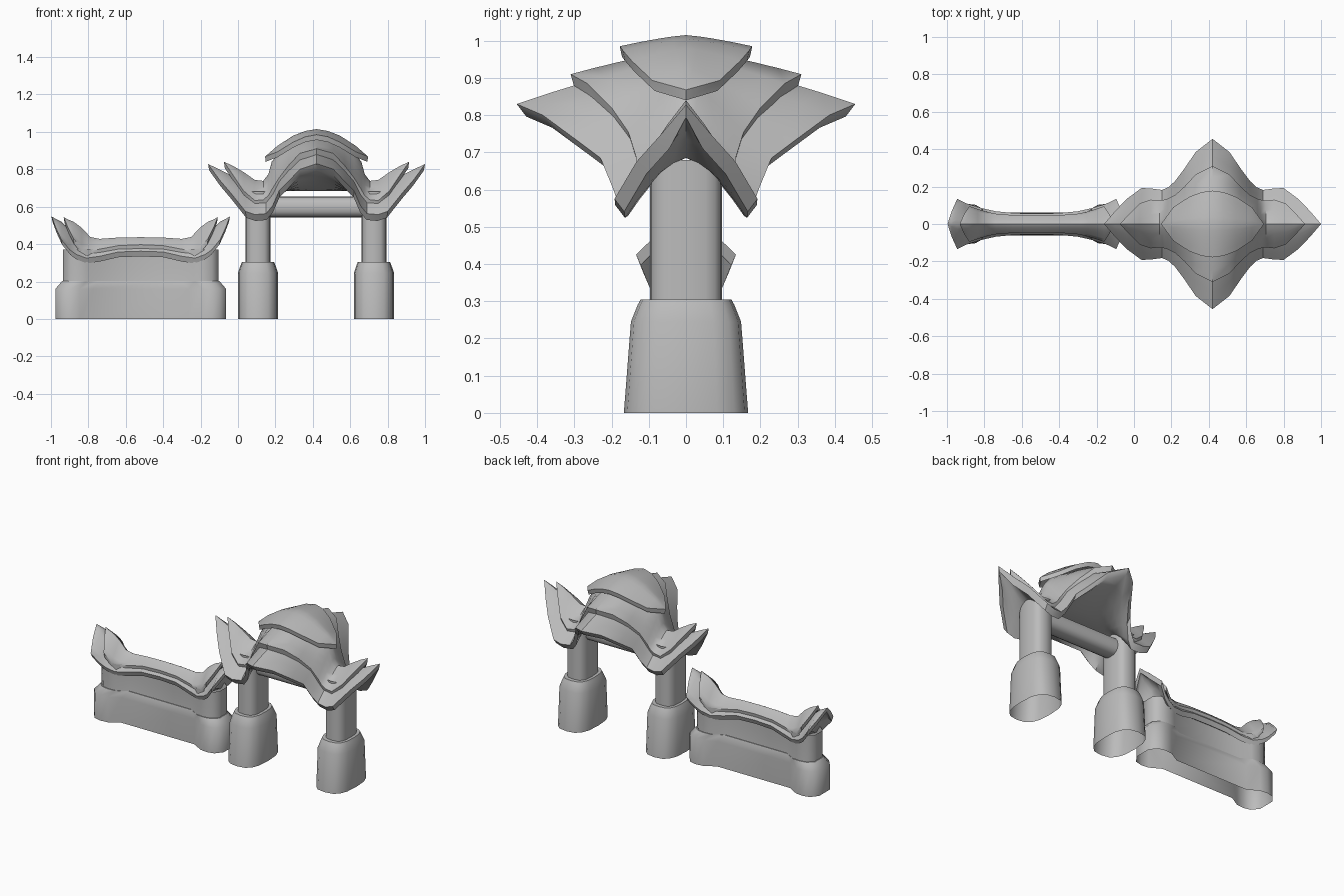
import bpy
import bmesh
import math

if "Cube" in bpy.data.objects:
    bpy.data.objects.remove(bpy.data.objects["Cube"])

GREY = (0.5, 0.5, 0.5, 1.0)
stone = bpy.data.materials.new("grey stone")
stone.use_nodes = True
stone.diffuse_color = GREY
stone.node_tree.nodes["Principled BSDF"].inputs["Base Color"].default_value = GREY

GATE_X, WALL_X = 0.42, -0.52


def finish(name, bm, x, angle):
    """Turn a bmesh into a smooth object with sharp edges kept."""
    bmesh.ops.remove_doubles(bm, verts=bm.verts, dist=0.0005)
    bmesh.ops.recalc_face_normals(bm, faces=bm.faces)
    mesh = bpy.data.meshes.new(name)
    bm.to_mesh(mesh)
    bm.free()
    mesh.materials.append(stone)
    obj = bpy.data.objects.new(name, mesh)
    bpy.context.collection.objects.link(obj)
    obj.location.x = x
    bpy.ops.object.select_all(action="DESELECT")
    obj.select_set(True)
    bpy.context.view_layer.objects.active = obj
    bpy.ops.object.shade_smooth_by_angle(angle=math.radians(angle))


def loft(name, rings, x):
    """Bridge equal closed rings of points into an open-ended shell."""
    bm = bmesh.new()
    loops = [[bm.verts.new(p) for p in ring] for ring in rings]
    n = len(loops[0])
    for a, b in zip(loops, loops[1:]):
        for i in range(n):
            j = (i + 1) % n
            bm.faces.new((a[i], a[j], b[j], b[i]))
    finish(name, bm, x, 48)


def roof_layer(name, x, stations, thick, inset, ceiling=None, reach=0):
    """Curved roof sheet from (u, half depth, ridge z, eave z), mirrored in u.
    Within reach of the middle the underside drops to the ceiling height."""
    full = [(-u, w, r, e) for u, w, r, e in stations[:0:-1]] + stations
    steps = 5
    ts = [i / steps for i in range(-steps, steps + 1)]
    bm = bmesh.new()
    tops, lows = [], []
    for u, w, r, e in full:
        top, low = [], []
        mid = ceiling if abs(u) < reach else r - thick
        for t in ts:
            k = abs(t)
            z = r - (r - e) * k ** 1.3
            top.append(bm.verts.new((u, t * w, z)))
            under = mid + (e - thick - mid) * k ** 1.5
            low.append(bm.verts.new((u * 0.99, t * max(w - inset, 0), under)))
        tops.append(top)
        lows.append(low)
    last = len(ts) - 1
    for s in range(len(full) - 1):
        for i in range(last):
            for rows in (tops, lows):
                bm.faces.new((rows[s][i], rows[s][i + 1],
                              rows[s + 1][i + 1], rows[s + 1][i]))
        for i in (0, last):
            bm.faces.new((tops[s][i], tops[s + 1][i], lows[s + 1][i], lows[s][i]))
    finish(name, bm, x, 42)


def rounded(hx, hy, z, power, n=16):
    """Ring shaped between an ellipse and a rectangle."""
    ring = []
    for i in range(n):
        a = math.tau * i / n
        c, s = math.cos(a), math.sin(a)
        ring.append((math.copysign(abs(c) ** power * hx, c),
                     math.copysign(abs(s) ** power * hy, s), z))
    return ring


def dogbone(hx, end, mid, z):
    """Wall outline with thick rounded ends and a thin middle."""
    quarter = [(hx, end * 0.5), (hx - 0.035, end * 0.9), (hx - 0.08, end),
               (hx - 0.13, end * 0.95), (hx - 0.2, mid)]
    half = quarter + [(-u, y) for u, y in quarter[::-1]]
    return [(u, y, z) for u, y in half + [(-u, -y) for u, y in half]]


# Gate roof: three overlapping curved layers
roof_layer("gate_roof_lower", GATE_X, [
    (0, .455, .95, .83), (.09, .385, .92, .80), (.155, .29, .86, .73),
    (.2, .23, .80, .685), (.235, .197, .745, .605), (.27, .182, .70, .563),
    (.33, .19, .70, .558), (.38, .192, .725, .575), (.46, .133, .77, .675),
    (.52, .07, .80, .745), (.58, 0, .828, .828)], .034, .026, .685, .4)
roof_layer("gate_roof_middle", GATE_X, [
    (0, .31, .975, .91), (.09, .265, .955, .885), (.15, .2, .925, .82),
    (.2, .155, .89, .755), (.24, .135, .84, .69), (.257, .13, .775, .66),
    (.285, .125, .738, .637), (.33, .13, .743, .633), (.39, .11, .785, .685),
    (.45, .05, .82, .775), (.495, 0, .84, .84)], .035, .01)
roof_layer("gate_roof_top", GATE_X, [
    (0, .178, 1.015, .985), (.06, .17, 1.005, .974), (.125, .145, .98, .945),
    (.21, .09, .925, .893), (.275, 0, .868, .868)], .028, .006)

# Gate posts on tapered footings
for side, x in (("right", 0.107), ("left", 0.727)):
    loft(side + "_footing", [rounded(hx, hy, z, .72) for hx, hy, z in (
        (.108, .167, 0), (.108, .148, .245), (.092, .13, .29),
        (.086, .122, .305), (.06, .09, .305))], x)
    loft(side + "_post", [rounded(.068, .097, z, .65) for z in (.3, .68)], x)

# Crossbeam between the posts
beam = [rounded(.056, .06, u, .8) for u in (-.3, .3)]
loft("crossbeam", [[(u, y, .598 + h) for h, y, u in ring] for ring in beam], GATE_X)

# Low wall with thick ends
loft("wall_base", [dogbone(hx, e, m, z) for hx, e, m, z in (
    (.457, .108, .062, 0), (.457, .105, .06, .16), (.42, .085, .042, .203),
    (.41, .07, .03, .203))], WALL_X)
loft("wall_body", [dogbone(.415, e, m, z) for e, m, z in (
    (.08, .038, .2), (.078, .033, .27), (.08, .036, .37))], WALL_X)

# Wall capping: two curved layers with raised tips
roof_layer("wall_cap_lower", WALL_X, [
    (0, .056, .41, .362), (.12, .058, .408, .358), (.22, .068, .405, .335),
    (.29, .084, .425, .325), (.345, .1, .455, .345), (.38, .112, .48, .37),
    (.425, .134, .52, .425), (.455, .068, .535, .49), (.477, 0, .548, .548)],
    .028, .012, .35, .36)
roof_layer("wall_cap_upper", WALL_X, [
    (0, .046, .437, .397), (.12, .047, .435, .392), (.22, .055, .428, .373),
    (.27, .066, .438, .362), (.315, .08, .487, .375), (.36, .095, .52, .43),
    (.39, .05, .532, .49), (.412, 0, .545, .545)], .03, .005)
